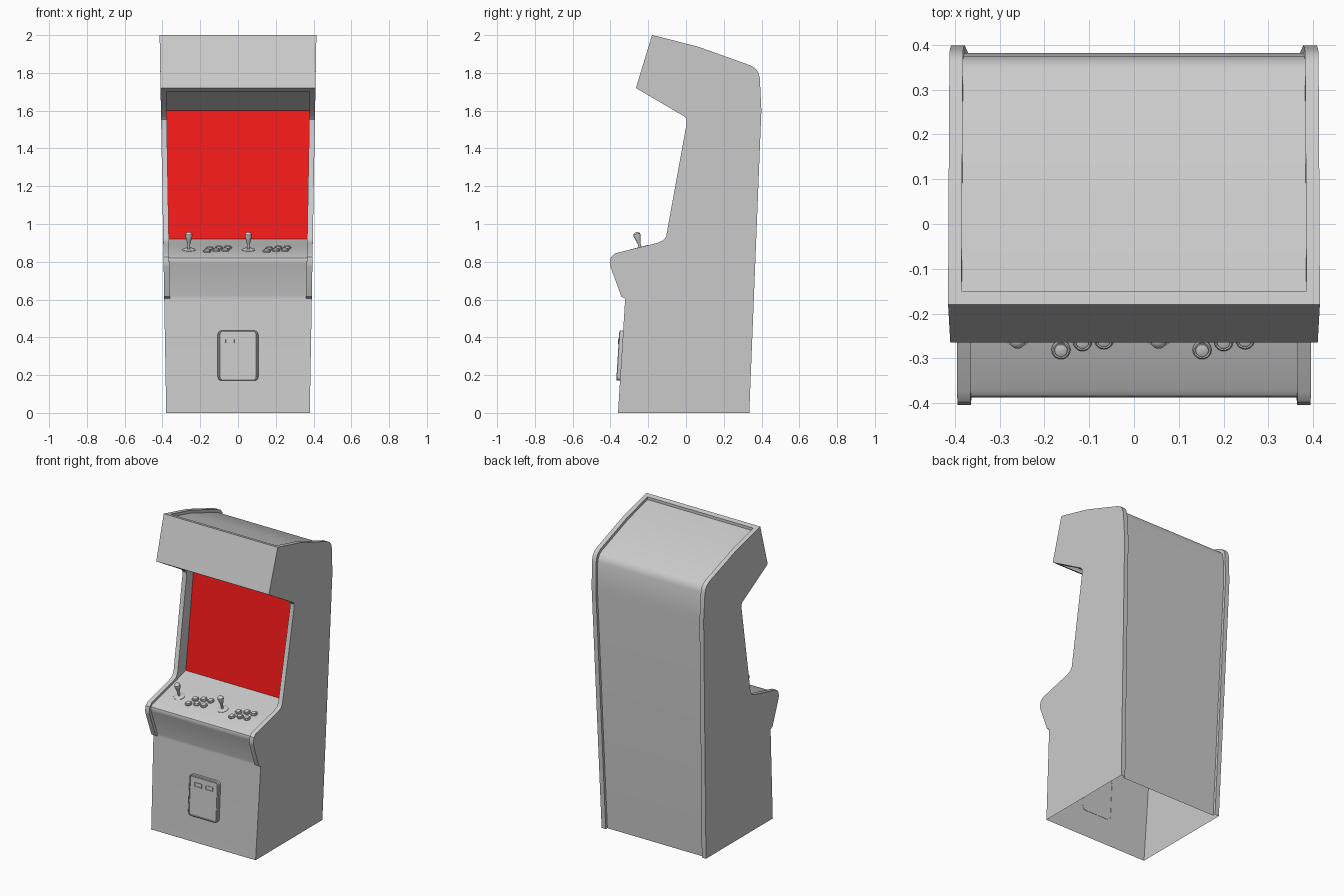
import bpy, bmesh
from math import sin, cos, pi
from mathutils import Matrix, Vector

if "Cube" in bpy.data.objects:
    bpy.data.objects.remove(bpy.data.objects["Cube"])


def finish(bm, name, angle=0.6, color=None):
    bmesh.ops.recalc_face_normals(bm, faces=bm.faces)
    me = bpy.data.meshes.new(name)
    bm.to_mesh(me)
    bm.free()
    ob = bpy.data.objects.new(name, me)
    bpy.context.collection.objects.link(ob)
    if color:
        mat = bpy.data.materials.new(name + "_color")
        mat.diffuse_color = color
        mat.use_nodes = True
        mat.node_tree.nodes["Principled BSDF"].inputs["Base Color"].default_value = mat.diffuse_color
        me.materials.append(mat)
    bpy.ops.object.select_all(action='DESELECT')
    ob.select_set(True)
    bpy.context.view_layer.objects.active = ob
    bpy.ops.object.shade_smooth_by_angle(angle=angle)
    return ob


def loft(name, rings, matrix, angle=0.6):
    """Skin a stack of equal-length rings and cap the last one."""
    bm = bmesh.new()
    vs = [[bm.verts.new(matrix @ Vector(p)) for p in ring] for ring in rings]
    n = len(vs[0])
    for a, b in zip(vs, vs[1:]):
        for i in range(n):
            bm.faces.new((a[i], a[(i + 1) % n], b[(i + 1) % n], b[i]))
    bm.faces.new(vs[-1])
    return finish(bm, name, angle)


def lathe(name, profile, matrix, n=20):
    rings = [[(r * cos(2 * pi * i / n), r * sin(2 * pi * i / n), h) for i in range(n)]
             for r, h in profile]
    return loft(name, rings, matrix)


def plate(name, cx, cz, w, h, r, layers, matrix):
    """Rounded rectangle facing -y, stepped by (inset, depth) layers."""
    rings = []
    for inset, depth in layers:
        ring = []
        rad = max(r - inset, 0.001)
        for k, (sx, sz) in enumerate(((1, 1), (-1, 1), (-1, -1), (1, -1))):
            for s in range(5):
                a = (k + s / 4) * pi / 2
                ring.append((cx + sx * (w / 2 - inset - rad) + rad * cos(a), -depth,
                             cz + sz * (h / 2 - inset - rad) + rad * sin(a)))
        rings.append(ring)
    return loft(name, rings, matrix, 0.5)


def half_width(z):
    return 0.38 + 0.0175 * z


RIM = 0.03
# Side profile: rim y, z and optional recessed panel y, z
PROFILE = [
    (-.36, 0), (-.322, .605),
    (-.342, .615, -.322, .62), (-.400, .775, -.383, .79),
    (-.404, .795, -.387, .808), (-.397, .825, -.384, .82), (-.375, .845, -.37, .831),
    (-.15, .90, -.15, .886), (-.12, .914, -.06, .909),
    (-.105, .935, -.02, .92), (.003, 1.53, .0757, 1.54),
    (.004, 1.553, .0834, 1.59), (-.006, 1.568, .085, 1.60),
    (-.235, 1.702, -.235, 1.73), (-.235, 1.702),
    (-.265, 1.72), (-.18, 2.0), (-.15, 1.993),
    (-.15, 1.993, -.15, 1.975), (.06, 1.94, .055, 1.922),
    (.34, 1.84, .333, 1.822), (.365, 1.826, .352, 1.809), (.382, 1.805, .366, 1.79),
    (.391, 1.77, .374, 1.765), (.399, 1.6, .382, 1.6), (.335, 0, .318, 0)]
SCREEN_ROWS = (9, 12)

# Cabinet shell, open underneath
bm = bmesh.new()
cache = {}


def vert(x, y, z):
    key = (round(x, 4), round(y, 4), round(z, 4))
    if key not in cache:
        cache[key] = bm.verts.new(key)
    return cache[key]


def face(vs):
    vs = list(dict.fromkeys(vs))
    if len(vs) > 2:
        bm.faces.new(vs)


rows = []
for p in PROFILE:
    o, q = p[:2], p[-2:]
    w = half_width(o[1])
    wi, wq = w - RIM, half_width(q[1]) - RIM
    rows.append([vert(-w, *o), vert(-wi, *o), vert(-wq, *q),
                 vert(wq, *q), vert(wi, *o), vert(w, *o)])
for i, (a, b) in enumerate(zip(rows, rows[1:])):
    for j in range(5):
        if not (j == 2 and SCREEN_ROWS[0] <= i < SCREEN_ROWS[1]):
            face((a[j], a[j + 1], b[j + 1], b[j]))
for j in (0, 5):
    face([r[j] for r in rows])
finish(bm, "cabinet")

# Screen fills the opening left in the shell
bm = bmesh.new()
corners = []
for row, signs in ((SCREEN_ROWS[0], (-1, 1)), (SCREEN_ROWS[1], (1, -1))):
    y, z = PROFILE[row][2:]
    corners += [bm.verts.new((s * (half_width(z) - RIM), y, z)) for s in signs]
bm.faces.new(corners)
finish(bm, "screen", color=(0.9, 0.01, 0.01, 1))


# Controls sit on the sloping panel
def on_panel(x, y):
    return Matrix.Translation((x, y, .831 + .25 * (y + .37))) @ Matrix.Rotation(.245, 4, 'X')


STICK = [(.036, -.002), (.036, .002), (.03, .005), (.007, .006), (.007, .03), (.010, .04),
         (.015, .06), (.019, .076), (.018, .086), (.012, .093), (.004, .096)]
BUTTON = [(.021, -.002), (.021, .006), (.018, .009), (.015, .008), (.014, .013), (.009, .015)]
for player, px in enumerate((0, .315), 1):
    lathe(f"joystick_{player}", STICK, on_panel(-.26 + px, -.24))
    for row in range(2):
        for col, (bx, by) in enumerate(((-.163, -.28), (-.115, -.262), (-.067, -.258))):
            lathe(f"button_{player}_{row}_{col}", BUTTON,
                  on_panel(bx + px + .013 * row, by + .052 * row))

# Coin door on the leaning front
lean = Matrix.Translation((0, -.36, 0)) @ Matrix.Rotation(-.0627, 4, 'X')
plate("coin_door", 0, .303, .215, .265, .022,
      [(0, -.002), (0, .017), (.004, .020), (.007, .020), (.008, .017), (.010, .017), (.011, .020)], lean)
for x, side in ((-.042, "left"), (.038, "right")):
    plate(f"coin_slot_{side}", x, .378, .056, .03, .004,
          [(0, .018), (0, .024), (.005, .024), (.006, .0205)], lean)
